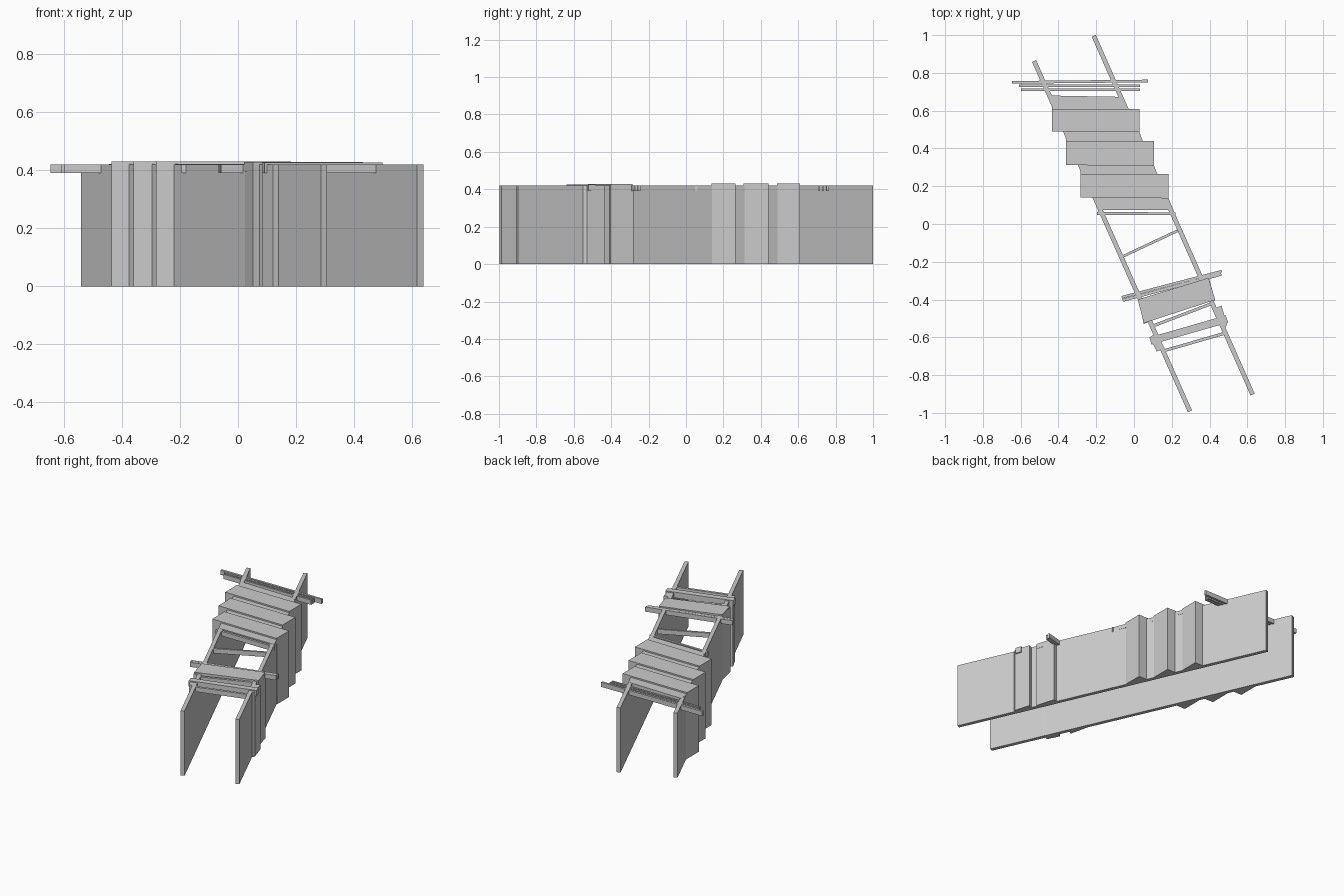
import bpy, bmesh
from mathutils import Vector

if "Cube" in bpy.data.objects:
    bpy.data.objects.remove(bpy.data.objects["Cube"])

WALL_TOP = 0.42


def prism(name, pts, z0, z1):
    """Extrude a plan outline between two heights."""
    bm = bmesh.new()
    face = bm.faces.new([bm.verts.new((x, y, z0)) for x, y in pts])
    ext = bmesh.ops.extrude_face_region(bm, geom=[face])
    for v in ext["geom"]:
        if isinstance(v, bmesh.types.BMVert):
            v.co.z = z1
    bmesh.ops.recalc_face_normals(bm, faces=bm.faces[:])
    me = bpy.data.meshes.new(name)
    bm.to_mesh(me)
    bm.free()
    ob = bpy.data.objects.new(name, me)
    bpy.context.collection.objects.link(ob)
    return ob


def beam(name, a, b, width, z0=0.39, z1=WALL_TOP):
    """Straight bar between two plan points."""
    a, b = Vector(a), Vector(b)
    d = (b - a).normalized()
    n = Vector((-d.y, d.x)) * width / 2
    return prism(name, [a - n, b - n, b + n, a + n], z0, z1)


def left_x(y):
    return -0.54 - 0.449 * (y - 0.86)


def right_x(y):
    return -0.202 - 0.442 * (y - 1.0)


# Two long parallel walls
beam("left_wall", (-0.529, 0.863), (0.296, -0.991), 0.024, 0)
beam("right_wall", (-0.213, 0.996), (0.628, -0.903), 0.024, 0)

# Sawtooth bays along the back half: side wedges and raised roof pads
IN = 0.012
bays = [(0.61, 0.49, -0.435, 0.028), (0.44, 0.312, -0.36, 0.105),
        (0.265, 0.14, -0.283, 0.182)]
left_edge, right_edge = [(-0.445, 0.68)], [(-0.065, 0.685 - 0.012)]
for i, (yt, yb, xl, xr) in enumerate(bays, 1):
    prism(f"left_bay_{i}", [(xl, yt + 0.01), (xl, yb), (left_x(yb) + IN, yb),
                            (left_x(yt) + IN, yt + 0.01)], 0, WALL_TOP)
    prism(f"right_bay_{i}", [(xr, yt), (xr, yb), (right_x(yb) - IN, yb),
                             (right_x(yt) - IN, yt)], 0, WALL_TOP)
    prism(f"roof_pad_{i}", [(xl, yt), (xl, yb), (xr, yb - 0.004), (xr, yt)],
          0.415, 0.43)
    left_edge += [(xl, yt + 0.01), (xl, yb), (left_x(yb), yb)]
    right_edge += [(right_x(yt), yt), (xr, yt), (xr, yb)]
left_edge.append((-0.185, 0.074))
right_edge.append((0.208, 0.074))
prism("roof_deck", left_edge + right_edge[::-1], 0.395, 0.421)

# Front half side wedges
prism("front_left_bay_1", [(0.02, -0.39), (0.052, -0.53), (0.095, -0.51)], 0, WALL_TOP)
prism("front_left_bay_2", [(0.115, -0.58), (0.082, -0.60), (0.12, -0.675),
                           (0.162, -0.658)], 0, WALL_TOP)
prism("front_right_bay_1", [(0.36, -0.29), (0.395, -0.28), (0.43, -0.405),
                            (0.41, -0.412)], 0, WALL_TOP)
prism("front_right_bay_2", [(0.43, -0.445), (0.463, -0.432), (0.492, -0.53),
                            (0.476, -0.575)], 0, WALL_TOP)

# Front deck panel and wide cross board
prism("front_deck", [(0.02, -0.40), (0.052, -0.525), (0.43, -0.402),
                     (0.395, -0.285)], 0.395, 0.428)
prism("front_cross_board", [(0.082, -0.60), (0.092, -0.638), (0.498, -0.522),
                            (0.486, -0.484)], 0.39, 0.427)

# Projecting and thin cross beams
beams = [((-0.645, 0.75), (0.075, 0.757), 0.014),
         ((-0.61, 0.732), (0.032, 0.732), 0.012),
         ((-0.597, 0.711), (0.032, 0.711), 0.012),
         ((-0.06, -0.404), (0.462, -0.266), 0.016),
         ((-0.065, -0.388), (0.465, -0.25), 0.014),
         ((-0.195, 0.056), (0.22, 0.054), 0.015),
         ((-0.06, -0.172), (0.23, -0.036), 0.014),
         ((0.10, -0.54), (0.42, -0.418), 0.016),
         ((0.155, -0.672), (0.475, -0.58), 0.016)]
for i, (a, b, w) in enumerate(beams, 1):
    beam(f"cross_beam_{i}", a, b, w)
